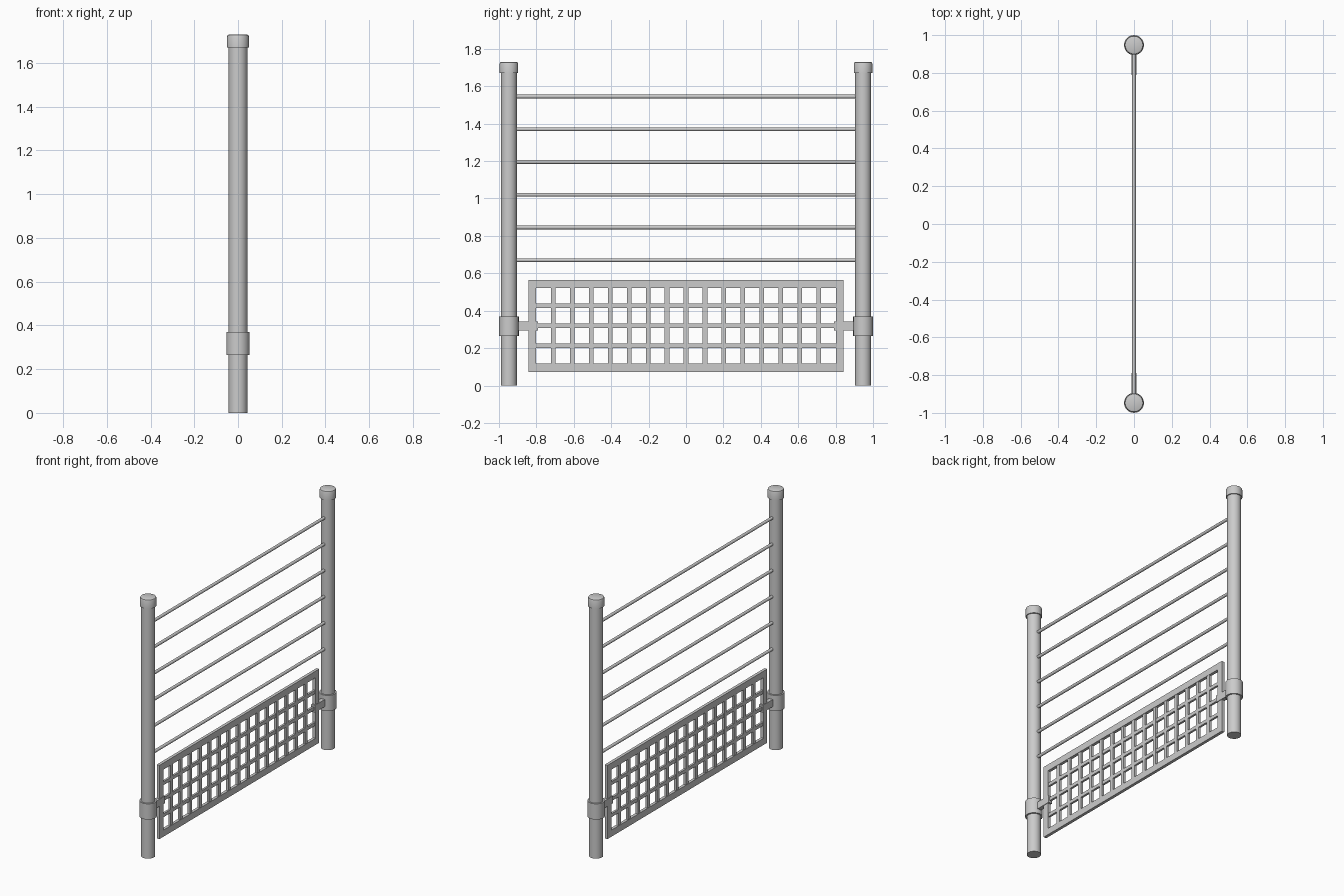
import bpy, bmesh
from math import radians
from mathutils import Matrix

if "Cube" in bpy.data.objects:
    bpy.data.objects.remove(bpy.data.objects["Cube"])

POST_Y = 0.947


def finish(bm, name, smooth=False):
    mesh = bpy.data.meshes.new(name)
    bm.to_mesh(mesh)
    bm.free()
    ob = bpy.data.objects.new(name, mesh)
    bpy.context.collection.objects.link(ob)
    if smooth:
        bpy.ops.object.select_all(action='DESELECT')
        ob.select_set(True)
        bpy.context.view_layer.objects.active = ob
        bpy.ops.object.shade_smooth_by_angle(angle=radians(35))
    return ob


def add_box(bm, size, loc):
    bmesh.ops.create_cube(bm, size=1, matrix=Matrix.Translation(loc) @ Matrix.Diagonal((*size, 1)))


def cylinder(name, y, z0, z1, r, sides=24, bevel=0):
    bm = bmesh.new()
    bmesh.ops.create_cone(bm, cap_ends=True, segments=sides, radius1=r, radius2=r, depth=z1 - z0,
                          matrix=Matrix.Translation((0, y, (z0 + z1) / 2)))
    if bevel:
        rim = [e for e in bm.edges if all(v.co.z > z1 - 1e-4 for v in e.verts)]
        bmesh.ops.bevel(bm, geom=rim, offset=bevel, segments=2, profile=0.5, affect='EDGES')
    return finish(bm, name, True)


# Posts with caps, clamps and panel arms
for side, s in (("left", -1), ("right", 1)):
    y = s * POST_Y
    cylinder(f"{side}_post", y, 0, 1.70, 0.043)
    cylinder(f"{side}_cap", y, 1.67, 1.73, 0.05, bevel=0.01)
    cylinder(f"{side}_clamp", y, 0.265, 0.37, 0.053)
    bm = bmesh.new()
    add_box(bm, (0.028, 0.13, 0.048), (0, s * 0.855, 0.318))
    finish(bm, f"{side}_panel_arm")

# Horizontal rungs between the posts
for i in range(6):
    bm = bmesh.new()
    bmesh.ops.create_cone(bm, cap_ends=True, segments=12, radius1=0.01, radius2=0.01, depth=1.84,
                          matrix=Matrix.Translation((0, 0, 0.67 + 0.175 * i)) @ Matrix.Rotation(radians(90), 4, 'X'))
    finish(bm, f"rung_{i + 1}", True)

# Lattice panel: outer frame
bm = bmesh.new()
for s in (-1, 1):
    add_box(bm, (0.02, 1.684, 0.044), (0, 0, 0.319 + s * 0.224))
    add_box(bm, (0.02, 0.04, 0.404), (0, s * 0.822, 0.319))
finish(bm, "panel_frame")

# Lattice panel: crossing slats
bm = bmesh.new()
for i in range(-7, 8):
    add_box(bm, (0.016, 0.025, 0.41), (0, i * 0.1013, 0.319))
for i in (-1, 0, 1):
    add_box(bm, (0.014, 1.61, 0.023), (0, 0, 0.319 + i * 0.107))
finish(bm, "panel_lattice")
